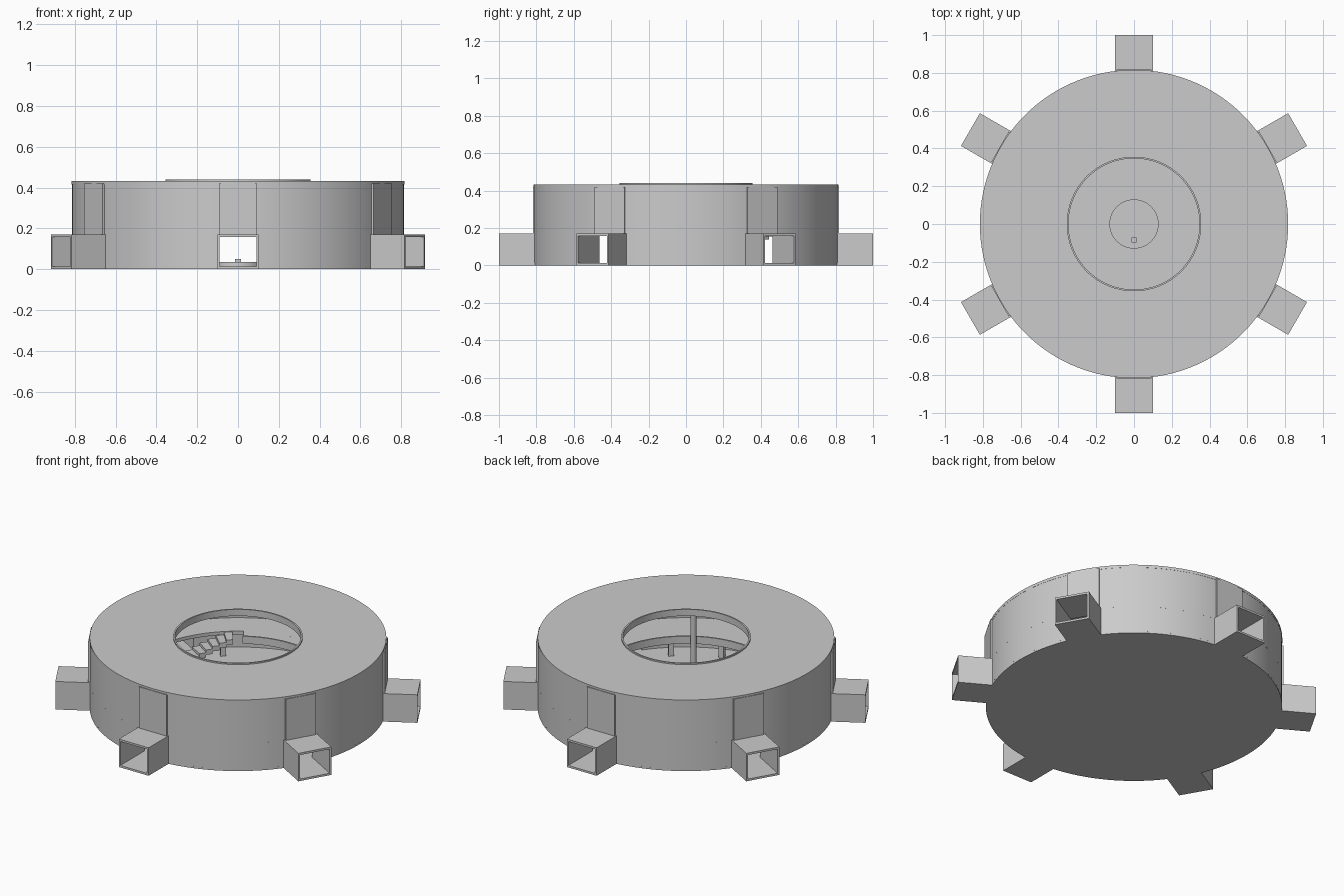
import bpy, bmesh
from math import sin, cos, radians, pi
from mathutils import Matrix

if "Cube" in bpy.data.objects:
    bpy.data.objects.remove(bpy.data.objects["Cube"])


def finish(name, bm, smooth=True):
    bmesh.ops.recalc_face_normals(bm, faces=bm.faces)
    me = bpy.data.meshes.new(name)
    bm.to_mesh(me)
    bm.free()
    ob = bpy.data.objects.new(name, me)
    bpy.context.collection.objects.link(ob)
    if smooth:
        bpy.ops.object.select_all(action='DESELECT')
        ob.select_set(True)
        bpy.context.view_layer.objects.active = ob
        bpy.ops.object.shade_smooth_by_angle(angle=radians(25))
    return ob


def add_arc(bm, r0, r1, z0, z1, a0=0.0, a1=360.0):
    """Ring, or ring sector, with a rectangular section."""
    full = a1 - a0 >= 359.99
    n = max(1, round((a1 - a0) / 3))
    rows = []
    for i in range(n if full else n + 1):
        a = radians(a0 + (a1 - a0) * i / n)
        rows.append([bm.verts.new((r * cos(a), r * sin(a), z))
                     for r, z in ((r0, z0), (r1, z0), (r1, z1), (r0, z1))])
    for i in range(n):
        p, q = rows[i], rows[(i + 1) % len(rows)]
        for k in range(4):
            m = (k + 1) % 4
            bm.faces.new((p[k], p[m], q[m], q[k]))
    if not full:
        bm.faces.new(rows[0])
        bm.faces.new(rows[-1])


def add_box(bm, x0, x1, y0, y1, z0, z1, angle=0.0):
    """Box along +x, turned about the z axis."""
    mat = (Matrix.Rotation(radians(angle), 4, 'Z')
           @ Matrix.Translation(((x0 + x1) / 2, (y0 + y1) / 2, (z0 + z1) / 2))
           @ Matrix.Diagonal((x1 - x0, y1 - y0, z1 - z0, 1)))
    bmesh.ops.create_cube(bm, size=1, matrix=mat)


def arcs(name, *items):
    bm = bmesh.new()
    for it in items:
        add_arc(bm, *it)
    return finish(name, bm)


def disc(name, r, z0, z1, seg=120):
    bm = bmesh.new()
    bmesh.ops.create_cone(bm, cap_ends=True, segments=seg, radius1=r, radius2=r,
                          depth=z1 - z0, matrix=Matrix.Translation((0, 0, (z0 + z1) / 2)))
    return finish(name, bm)


DOORS = [30 + 60 * i for i in range(6)]
R, RI = 0.815, 0.775

# floor and central platform with a small console
disc("floor", R, 0, 0.012)
disc("central_platform", 0.13, 0.012, 0.034)
bm = bmesh.new()
add_box(bm, -0.014, 0.014, -0.097, -0.071, 0.034, 0.05)
finish("console", bm, False)

# drum wall: sectors between the doors, full ring above them
arcs("lower_wall", *[(RI, R, 0.012, 0.167, d + 6.8, d + 53.2) for d in DOORS])
arcs("upper_wall", (RI, R, 0.167, 0.42))

# roof with round skylight and raised lip
arcs("roof", (0.355, R + 0.001, 0.415, 0.432))
arcs("skylight_lip", (0.347, 0.356, 0.40, 0.44))

# hollow corridors and flat panels over them
for d in DOORS:
    bm = bmesh.new()
    add_box(bm, 0.78, 1.0, -0.1, 0.1, 0, 0.012, d)
    add_box(bm, 0.77, 1.0, -0.1, 0.1, 0.158, 0.17, d)
    for s in (-0.1, 0.09):
        add_box(bm, 0.77, 1.0, s, s + 0.01, 0.012, 0.158, d)
    finish("corridor", bm, False)
    bm = bmesh.new()
    add_box(bm, 0.77, 0.819, -0.092, 0.092, 0.17, 0.42, d)
    finish("door_panel", bm, False)

# balcony: outer ring, inner ring left open for the stairs, edge kerb
A0, A1 = 122, 172
arcs("balcony", (0.6, RI, 0.17, 0.19), (0.5, 0.6, 0.17, 0.19, A1, A0 + 360))
arcs("balcony_kerb", (0.49, 0.5, 0.165, 0.21, A1, A0 + 360))

# curved stairs going down from the balcony
bm = bmesh.new()
N = 10
step = (A1 - A0 - 6) / N
for i in range(N):
    z = 0.185 - 0.016 * i
    a = A0 + 6 + i * step
    add_arc(bm, 0.5, 0.6, max(0.012, z - 0.03), z, a, a + step)
finish("stairs", bm, False)

# short pillars under the balcony
bm = bmesh.new()
for c in range(0, 360, 60):
    for off in (-12, 12):
        if c + off != 108:
            add_box(bm, 0.66, 0.69, -0.015, 0.015, 0.012, 0.17, c + off)
finish("balcony_pillars", bm, False)

# tall roof posts at the balcony edge
for a in (60, 180, 300):
    bm = bmesh.new()
    m = Matrix.Translation((0.47 * cos(radians(a)), 0.47 * sin(radians(a)), 0.2135))
    bmesh.ops.create_cone(bm, cap_ends=True, segments=16, radius1=0.016,
                          radius2=0.016, depth=0.403, matrix=m)
    finish("roof_post", bm)
